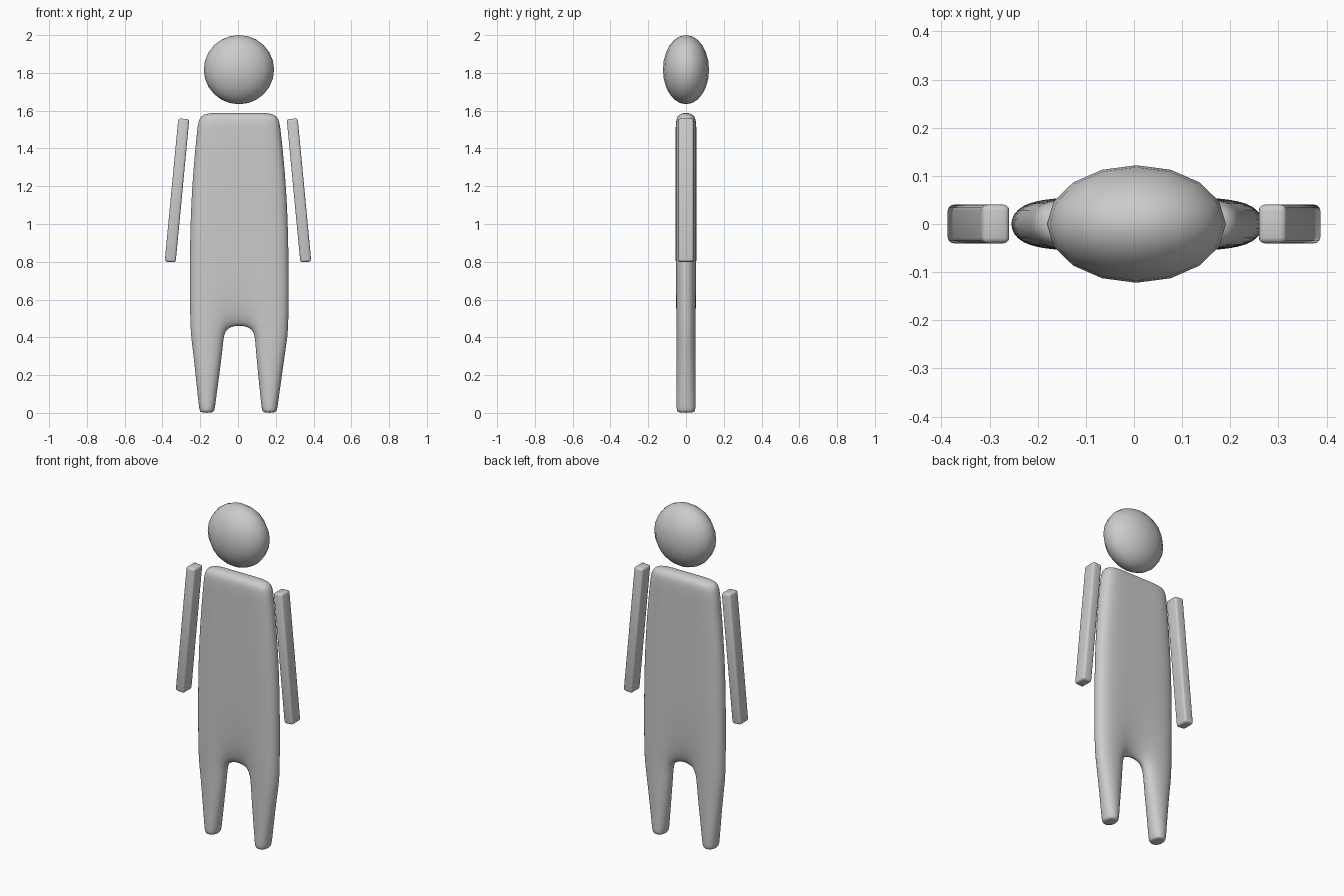
import bpy
import bmesh

if "Cube" in bpy.data.objects:
    bpy.data.objects.remove(bpy.data.objects["Cube"])

grey = bpy.data.materials.new("plain grey")
grey.diffuse_color = (0.6, 0.6, 0.6, 1)
grey.use_nodes = True
grey.node_tree.nodes["Principled BSDF"].inputs["Base Color"].default_value = grey.diffuse_color


def finish(bm, name):
    """Turn a bmesh into a smooth-shaded grey object."""
    bmesh.ops.recalc_face_normals(bm, faces=bm.faces)
    for f in bm.faces:
        f.smooth = True
    mesh = bpy.data.meshes.new(name)
    bm.to_mesh(mesh)
    bm.free()
    mesh.materials.append(grey)
    obj = bpy.data.objects.new(name, mesh)
    bpy.context.collection.objects.link(obj)
    return obj


# Torso and legs: one flat cage, thickened and subdivided
# each row: height, outer half width, inner half width, sideways shift
ROWS = [
    (1.592, 0.215, 0.085, 0.004),
    (1.500, 0.227, 0.085, 0.005),
    (1.080, 0.270, 0.085, 0.006),
    (0.440, 0.270, 0.076, 0.007),
    (0.380, 0.258, 0.074, 0.007),
    (0.020, 0.210, 0.121, 0.001),
    (-0.001, 0.208, 0.123, 0.001),
]
HALF_DEPTH = 0.055
bm = bmesh.new()
grid = [[bm.verts.new((x + s, -HALF_DEPTH, z)) for x in (-o, -i, i, o)]
        for z, o, i, s in ROWS]
for r in range(len(ROWS) - 1):
    for c in (0, 1, 2) if r < 3 else (0, 2):
        bm.faces.new((grid[r][c], grid[r + 1][c],
                      grid[r + 1][c + 1], grid[r][c + 1]))
loose = [v for v in bm.verts if not v.link_faces]
if loose:
    bmesh.ops.delete(bm, geom=loose, context='VERTS')
front = bm.faces[:]
back = bmesh.ops.extrude_face_region(bm, geom=front, use_keep_orig=True)["geom"]
bmesh.ops.translate(bm, vec=(0, 2 * HALF_DEPTH, 0),
                    verts=[g for g in back if isinstance(g, bmesh.types.BMVert)])
body = finish(bm, "body_and_legs")
sub = body.modifiers.new("smooth", 'SUBSURF')
sub.levels = sub.render_levels = 3

# Head: flattened ball
bm = bmesh.new()
bmesh.ops.create_uvsphere(bm, u_segments=16, v_segments=12, radius=1)
for v in bm.verts:
    v.co = (v.co.x * 0.186 + 0.005, v.co.y * 0.122, v.co.z * 0.183 + 1.817)
finish(bm, "head")


# Arms: slanted bars with rounded edges
def arm(side, name):
    bm = bmesh.new()
    bmesh.ops.create_cube(bm, size=2)
    for v in bm.verts:
        top = v.co.z > 0
        x = side * (0.287 if top else 0.359) + v.co.x * 0.029
        z = (1.557 if top else 0.799) + side * v.co.x * 0.002
        v.co = (x, v.co.y * 0.04, z)
    bmesh.ops.bevel(bm, geom=bm.edges[:], offset=0.012, segments=3,
                    profile=0.5, affect='EDGES')
    finish(bm, name)


arm(-1, "left_arm")
arm(1, "right_arm")
